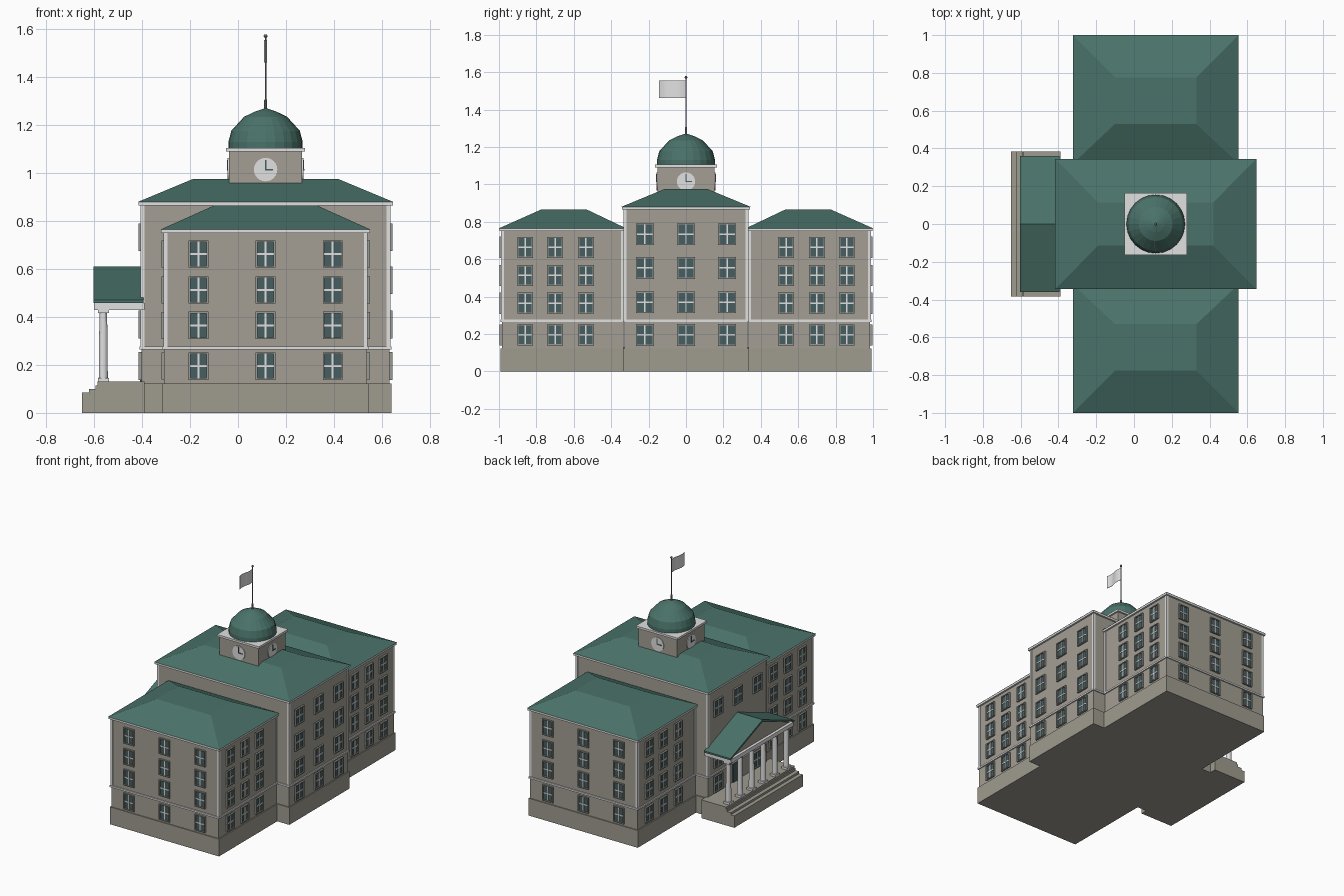
import bpy, bmesh, math

if "Cube" in bpy.data.objects:
    bpy.data.objects.remove(bpy.data.objects["Cube"])

CX = 0.115  # x centre of the main building


def material(name, rgb):
    m = bpy.data.materials.new(name)
    m.diffuse_color = (*rgb, 1)
    m.use_nodes = True
    m.node_tree.nodes["Principled BSDF"].inputs["Base Color"].default_value = m.diffuse_color
    return m


WALL = material("stone wall", (0.37, 0.345, 0.295))
BASE = material("base stone", (0.345, 0.33, 0.275))
TRIM = material("pale trim", (0.75, 0.75, 0.76))
ROOF = material("green roof", (0.068, 0.17, 0.142))
GLASS = material("window glass", (0.062, 0.11, 0.115))
FRAME = material("window frame", (0.32, 0.33, 0.30))
METAL = material("grey metal", (0.25, 0.25, 0.25))


def finish(name, bm, mat):
    bmesh.ops.recalc_face_normals(bm, faces=bm.faces)
    me = bpy.data.meshes.new(name)
    bm.to_mesh(me)
    bm.free()
    me.materials.append(mat)
    ob = bpy.data.objects.new(name, me)
    bpy.context.collection.objects.link(ob)
    return ob


def loft(bm, rings):
    """Join rings of points and cap both ends."""
    rows = [[bm.verts.new(p) for p in r] for r in rings]
    n = len(rows[0])
    for a, b in zip(rows, rows[1:]):
        for i in range(n):
            bm.faces.new((a[i], a[(i + 1) % n], b[(i + 1) % n], b[i]))
    bm.faces.new(rows[0])
    bm.faces.new(rows[-1])


def rect(x0, x1, y0, y1, z):
    return [(x0, y0, z), (x1, y0, z), (x1, y1, z), (x0, y1, z)]


def boxes(name, mat, items):
    bm = bmesh.new()
    for x0, x1, y0, y1, z0, z1 in items:
        loft(bm, [rect(x0, x1, y0, y1, z0), rect(x0, x1, y0, y1, z1)])
    return finish(name, bm, mat)


def lathe(name, mat, profile, x, y, n):
    bm = bmesh.new()
    loft(bm, [[(x + r * math.cos(2 * math.pi * i / n), y + r * math.sin(2 * math.pi * i / n), z)
               for i in range(n)] for r, z in profile])
    return finish(name, bm, mat)


def extrude_x(name, mat, profile, x0, x1):
    bm = bmesh.new()
    loft(bm, [[(x, y, z) for y, z in profile] for x in (x0, x1)])
    return finish(name, bm, mat)


def on_face(axis, sign, plane, u0, u1, z0, z1, d):
    """Box lying on a wall plane, standing out by d."""
    a, b = sorted((plane - sign * 0.003, plane + sign * d))
    return (a, b, u0, u1, z0, z1) if axis == "x" else (u0, u1, a, b, z0, z1)


def block(name, hx, y0, y1, eave, top, top_hx, top_y0, top_y1):
    """Walls, base, trim and hipped roof of one building block."""
    def around(e, z0, z1):
        return (CX - hx - e, CX + hx + e, y0 - e, y1 + e, z0, z1)
    boxes(name + "_walls", WALL, [around(0, 0.12, eave - 0.01)])
    boxes(name + "_base", BASE, [around(0.007, 0, 0.123)])
    boxes(name + "_cornice", TRIM, [around(0.013, eave - 0.015, eave)])
    boxes(name + "_band_course", TRIM, [around(0.008, 0.265, 0.277)])
    w, e = 0.016, 0.003
    boxes(name + "_corner_strips", TRIM,
          [(x - w / 2, x + w / 2, y - w / 2, y + w / 2, 0.27, eave - 0.01)
           for x in (CX - hx + w / 2 - e, CX + hx - w / 2 + e)
           for y in (y0 + w / 2 - e, y1 - w / 2 + e)])
    bm = bmesh.new()
    r = 0.015
    loft(bm, [rect(CX - hx - r, CX + hx + r, y0 - r, y1 + r, eave),
              rect(CX - top_hx, CX + top_hx, top_y0, top_y1, top)])
    finish(name + "_roof", bm, ROOF)


# Main block and two wings
block("main", 0.518, -0.33, 0.33, 0.88, 0.975, 0.305, -0.115, 0.115)
block("front_wing", 0.423, -0.985, -0.335, 0.765, 0.865, 0.215, -0.775, -0.53)
block("back_wing", 0.423, 0.335, 0.985, 0.765, 0.865, 0.215, 0.53, 0.775)

# Windows: frame bars, glass and crossing glazing bars
frames, panes, bars = [], [], []


def window(axis, sign, plane, u, z, w, h):
    def add(out, u0, u1, z0, z1, d):
        out.append(on_face(axis, sign, plane, u + u0, u + u1, z + z0, z + z1, d))
    t = 0.007
    add(panes, -w, w, -h, h, 0.004)
    add(frames, -w, -w + t, -h, h, 0.012)
    add(frames, w - t, w, -h, h, 0.012)
    add(frames, -w + t, w - t, -h, -h + t, 0.012)
    add(frames, -w + t, w - t, h - t, h, 0.012)
    add(bars, -0.004, 0.004, -h + t, h - t, 0.008)
    add(bars, -w + t, w - t, -0.004, 0.004, 0.0075)


wing_rows = (0.195, 0.365, 0.513, 0.663)
for s in (-1, 1):
    for z in wing_rows:
        for u in (-0.28, 0, 0.28):
            window("y", s, s * 0.985, CX + u, z, 0.041, 0.057)
        for side in (-1, 1):
            for y in (0.535, 0.70, 0.86):
                window("x", s, CX + s * 0.423, side * y, z, 0.042, 0.056)
    for z in (0.195, 0.369, 0.553, 0.733):
        for y in (-0.22, 0, 0.22):
            if s == 1 or z > 0.7 or (z < 0.5 and (y or z > 0.3)):
                window("x", s, CX + s * 0.518, y, z, 0.048, 0.058)
boxes("window_frames", FRAME, frames)
boxes("window_panes", GLASS, panes)
boxes("window_bars", TRIM, bars)
boxes("entrance_door", GLASS, [on_face("x", -1, CX - 0.518, -0.05, 0.05, 0.13, 0.255, 0.006)])

# Entrance steps
boxes("entrance_steps", BASE, [(x, -0.39, -0.385, 0.385, z0, z1) for x, z0, z1 in
      ((-0.65, 0, 0.085), (-0.622, 0.085, 0.1), (-0.594, 0.1, 0.115), (-0.566 - 0.02, 0.115, 0.13))])

# Portico columns with square bases and capitals
for i in range(6):
    y = -0.325 + i * 0.13
    lathe("portico_column", TRIM, [(0.019, 0.14), (0.016, 0.42)], -0.562, y, 12)
    boxes("column_blocks", TRIM, [(-0.585, -0.539, y - 0.023, y + 0.023, z, z + 0.015)
                                  for z in (0.13, 0.416)])

# Portico beam, pediment and gabled roof
boxes("portico_beam", TRIM, [(-0.6, -0.39, -0.35, 0.35, 0.43, 0.458)])
extrude_x("pediment", WALL, [(-0.34, 0.456), (0.34, 0.456), (0, 0.6)], -0.58, -0.39)
extrude_x("portico_roof", ROOF, [(-0.36, 0.458), (-0.36, 0.47), (0, 0.61), (0.36, 0.47),
                                 (0.36, 0.458), (0, 0.595)], -0.603, -0.395)

# Clock tower
boxes("tower_walls", WALL, [(CX - 0.153, CX + 0.153, -0.153, 0.153, 0.93, 1.093)])
boxes("tower_cornice", TRIM, [(CX - 0.165, CX + 0.165, -0.165, 0.165, 1.09, 1.105)])
hands = []
for axis, sign in (("x", -1), ("x", 1), ("y", -1), ("y", 1)):
    c, m = (0, CX) if axis == "x" else (CX, 0)
    plane = m + sign * 0.153
    bm = bmesh.new()
    ring = [(0.049 * math.cos(i * math.pi / 12), 0.049 * math.sin(i * math.pi / 12)) for i in range(24)]
    loft(bm, [[(plane + d * sign, c + u, 1.015 + v) if axis == "x" else (c + u, plane + d * sign, 1.015 + v)
               for u, v in ring] for d in (-0.002, 0.005)])
    finish("clock_face", bm, TRIM)
    right = sign if axis == "x" else -sign
    u0, u1 = sorted((0, right * 0.031))
    hands += [on_face(axis, sign, plane, c - 0.003, c + 0.003, 1.012, 1.056, 0.008),
              on_face(axis, sign, plane, c + u0, c + u1, 1.012, 1.018, 0.0085)]
boxes("clock_hands", GLASS, hands)

# Dome
lathe("dome", ROOF, [(0.155, 1.105), (0.155, 1.13), (0.143, 1.177), (0.09, 1.235),
                     (0.045, 1.257), (0.003, 1.271)], CX, 0, 24)

# Flagpole and waving flag
lathe("flagpole", METAL, [(0.007, 1.262), (0.007, 1.305), (0.003, 1.308), (0.003, 1.565), (0.007, 1.568),
                          (0.008, 1.573), (0.005, 1.579)], CX, 0, 10)
bm = bmesh.new()
wave = [(CX + 0.006 * math.sin(i * math.pi / 5), -0.0145 * i) for i in range(11)]
loft(bm, [[(x - 0.001, y, 1.462), (x + 0.001, y, 1.462), (x + 0.001, y, 1.555), (x - 0.001, y, 1.555)]
          for x, y in wave])
finish("flag", bm, TRIM)
